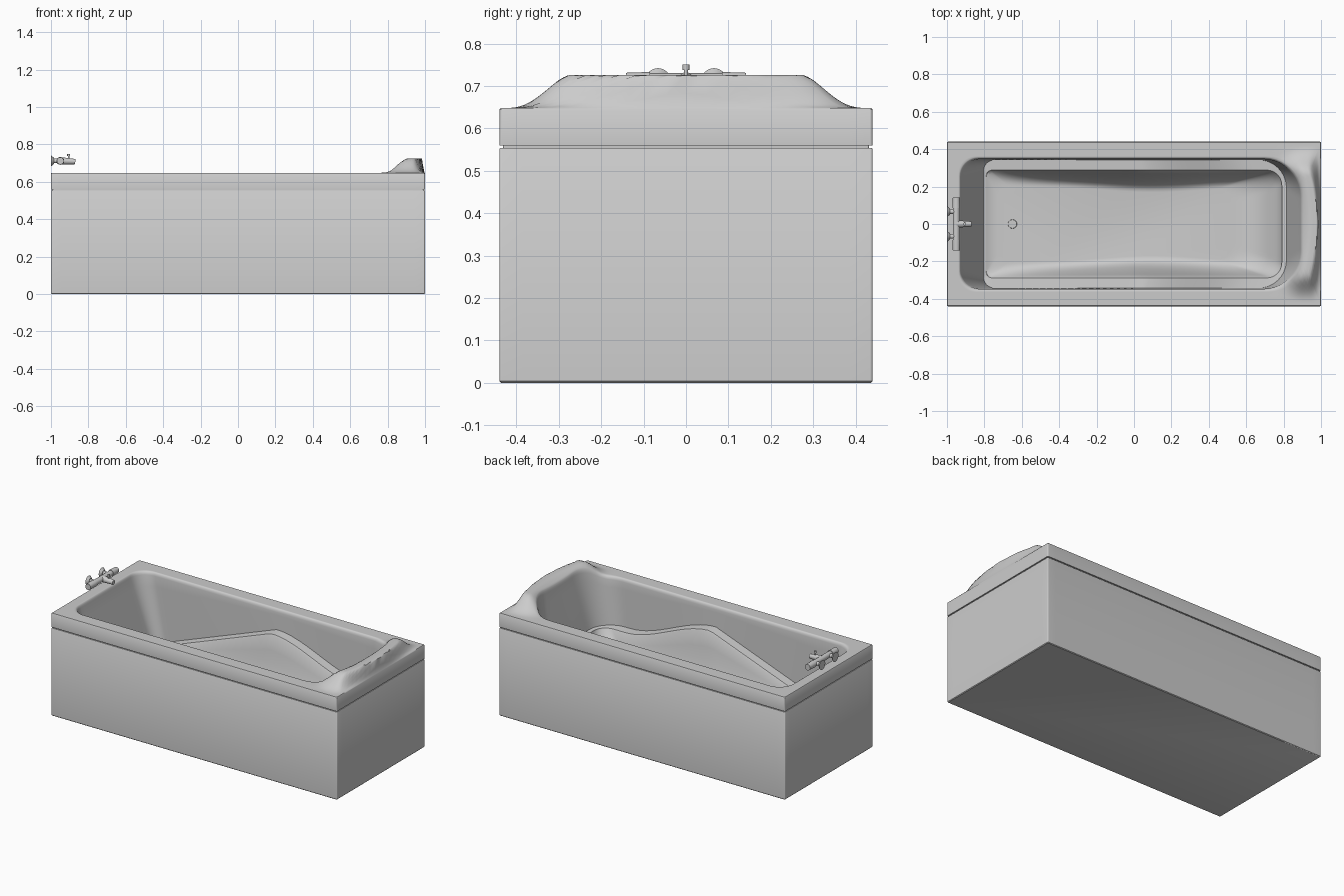
import bpy, bmesh, math
from mathutils import Vector

cube = bpy.data.objects.get("Cube")
if cube:
    bpy.data.objects.remove(cube, do_unlink=True)

GREY = (0.6, 0.6, 0.6, 1)
mat = bpy.data.materials.new("light_grey")
mat.use_nodes = True
mat.diffuse_color = GREY
mat.node_tree.nodes["Principled BSDF"].inputs["Base Color"].default_value = GREY

RIM_Z, FLOOR_Z = 0.648, 0.19


def smooth(t):
    t = max(0.0, min(1.0, t))
    return t * t * (3 - 2 * t)


def mix(a, b, t):
    return a + (b - a) * t


def finish(obj, angle=40):
    obj.data.materials.clear()
    obj.data.materials.append(mat)
    bpy.ops.object.select_all(action='DESELECT')
    obj.select_set(True)
    bpy.context.view_layer.objects.active = obj
    bpy.ops.object.shade_smooth_by_angle(angle=math.radians(angle))
    return obj


def ring(x0, x1, hy, r0, r1, z):
    """Rounded rectangle, counter-clockwise; z is a number or a function of (x, y)."""
    corners = [(x1 - r1, -hy + r1, r1, -90, 18), (x1 - r1, hy - r1, r1, 0, 40),
               (x0 + r0, hy - r0, r0, 90, 18), (x0 + r0, -hy + r0, r0, 180, 40)]
    arcs = []
    for cx, cy, r, start, _ in corners:
        angles = [math.radians(start + 90 * i / 10) for i in range(11)]
        arcs.append([(cx + r * math.cos(a), cy + r * math.sin(a)) for a in angles])
    points = []
    for i, arc in enumerate(arcs):
        points += arc
        p, q, n = arc[-1], arcs[(i + 1) % 4][0], corners[i][4]
        points += [(mix(p[0], q[0], k / n), mix(p[1], q[1], k / n)) for k in range(1, n)]
    return [Vector((x, y, z(x, y) if callable(z) else z)) for x, y in points]


def loft(name, rings, cap_start=False, cap_end=False):
    bm = bmesh.new()
    loops = [[bm.verts.new(p) for p in r] for r in rings]
    n = len(loops[0])
    for a, b in zip(loops, loops[1:]):
        for i in range(n):
            j = (i + 1) % n
            bm.faces.new((a[i], a[j], b[j], b[i]))
    if cap_start:
        bm.faces.new(loops[0][::-1])
    if cap_end:
        bm.faces.new(loops[-1])
    mesh = bpy.data.meshes.new(name)
    bm.to_mesh(mesh)
    bm.free()
    obj = bpy.data.objects.new(name, mesh)
    bpy.context.collection.objects.link(obj)
    return finish(obj)


def headrest(x, y):
    """Height of the raised headrest above the rim."""
    across = smooth(max(0, (0.43 - abs(y)) / 0.16) ** 1.4)
    crest = 0.982 - 0.05 * min(1, abs(y) / 0.3) ** 2
    if x < crest:
        along = smooth(max(0, (x - 0.76) / (crest - 0.79)) ** 1.3)
    else:
        along = 1 - smooth((x - crest) / (0.997 - crest))
    return 0.078 * across * along


def armrest(x):
    """Height of the side ledge: a ramp up from the foot, easing down to the head."""
    if x < 0.03:
        return mix(0.215, 0.52, max(0, (x + 0.79) / 0.82))
    return 0.52 - 0.17 * smooth((x - 0.03) / 0.6)


# Outer panels and base
loft("apron", [
    ring(-0.996, 0.996, 0.436, 0.004, 0.004, 0),
    ring(-1, 1, 0.44, 0.006, 0.006, 0.004),
    ring(-1, 1, 0.44, 0.006, 0.006, 0.551),
    ring(-0.998, 0.998, 0.438, 0.005, 0.005, 0.554),
    ring(-0.98, 0.98, 0.42, 0.005, 0.005, 0.554)], cap_start=True)

# Recessed seam between panels and rim
loft("seam", [ring(-0.992, 0.992, 0.432, 0.005, 0.005, z) for z in (0.545, 0.57)])

# Rim edge
shell = [
    ring(-0.98, 0.98, 0.42, 0.005, 0.005, 0.56),
    ring(-1, 1, 0.44, 0.006, 0.006, 0.56),
    ring(-1, 1, 0.44, 0.006, 0.006, RIM_Z - 0.004)]

# Flat rim blending into the headrest
outer = ring(-0.997, 0.997, 0.437, 0.005, 0.005, RIM_Z)
inner = ring(-0.935, 0.9, 0.357, 0.1, 0.2, RIM_Z)
STEPS = 14
for k in range(STEPS + 1):
    row = [p.lerp(q, k / STEPS) for p, q in zip(outer, inner)]
    for p in row:
        p.z += headrest(p.x, p.y)
    shell.append(row)

# Rolled lip and upper wall down to the armrest ledge
for inset, drop in ((0.004, 0.003), (0.008, 0.01), (0.01, 0.02)):
    shell.append(ring(-0.935 + inset, 0.9 - inset, 0.357 - inset, 0.1, 0.2,
                      lambda x, y, d=drop: RIM_Z - d + headrest(x, y)))
ledge_outer = ring(-0.805, 0.815, 0.343, 0.06, 0.15, lambda x, y: armrest(x))
lip = shell[-1]
for k in range(1, 7):
    shell.append([p.lerp(q, k / 6) for p, q in zip(lip, ledge_outer)])

# Ledge and lower wall curving into the floor
shell.append(ring(-0.79, 0.79, 0.288, 0.03, 0.08, lambda x, y: armrest(x) - 0.004))
ledge_inner = ring(-0.79, 0.79, 0.283, 0.03, 0.08, lambda x, y: armrest(x) - 0.012)
floor_edge = ring(-0.72, 0.52, 0.2, 0.06, 0.08, FLOOR_Z)
for p in floor_edge:
    p.y *= 1 - 0.15 * math.exp(-((p.x - 0.1) / 0.35) ** 2)
for k in range(9):
    t = k / 8
    row = [p.lerp(q, t) for p, q in zip(ledge_inner, floor_edge)]
    for p, top in zip(row, ledge_inner):
        p.z = mix(FLOOR_Z, top.z, (1 - t) ** 2.4)
    shell.append(row)
loft("basin", shell, cap_end=True)


def rod(name, start, end, r1, r2=None):
    a, b = Vector(start), Vector(end)
    d = b - a
    bpy.ops.mesh.primitive_cone_add(vertices=24, radius1=r1, radius2=r1 if r2 is None else r2,
                                    depth=d.length, location=(a + b) / 2,
                                    rotation=d.to_track_quat('Z', 'Y').to_euler())
    obj = bpy.context.object
    obj.name = name
    return finish(obj)


# Drain
rod("drain", (-0.65, 0, FLOOR_Z - 0.01), (-0.65, 0, FLOOR_Z + 0.006), 0.026, 0.023)

# Mixer tap
TAP_X, TAP_Z = -0.95, 0.712
rod("tap_body", (TAP_X, -0.09, TAP_Z), (TAP_X, 0.09, TAP_Z), 0.018)
for side, s in (("right", -1), ("left", 1)):
    rod("tap_handle_" + side, (TAP_X, s * 0.085, TAP_Z), (TAP_X, s * 0.142, TAP_Z), 0.021, 0.019)
    rod("wall_flange_" + side, (-1, s * 0.066, TAP_Z), (-0.985, s * 0.066, TAP_Z), 0.03, 0.017)
    rod("wall_pipe_" + side, (-0.99, s * 0.066, TAP_Z), (TAP_X, s * 0.066, TAP_Z), 0.012)
rod("spout", (TAP_X, 0, TAP_Z), (-0.87, 0, TAP_Z - 0.004), 0.02, 0.014)
rod("diverter_stem", (-0.905, 0, TAP_Z), (-0.905, 0, 0.742), 0.005)
rod("diverter_knob", (-0.905, 0, 0.738), (-0.905, 0, 0.75), 0.008)
